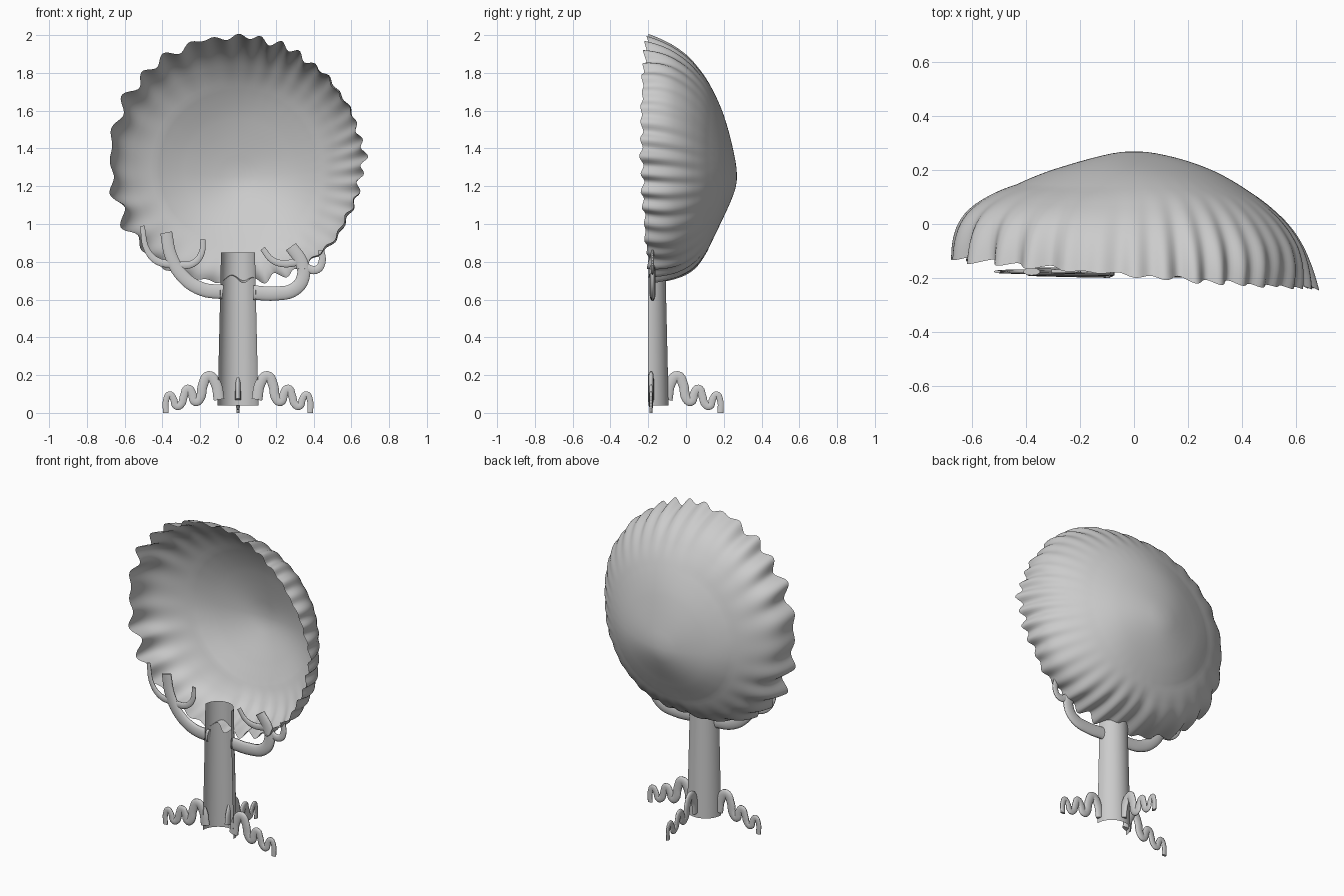
import bpy, bmesh, math
from math import sin, cos, pi

if "Cube" in bpy.data.objects:
    bpy.data.objects.remove(bpy.data.objects["Cube"])

grey = bpy.data.materials.new("plain_grey")
GREY = (0.6, 0.6, 0.6, 1)
grey.use_nodes = True
grey.diffuse_color = GREY
grey.node_tree.nodes["Principled BSDF"].inputs["Base Color"].default_value = GREY


def grid_object(name, rows, closed):
    """Skin a grid of points; closed rows wrap round."""
    bm = bmesh.new()
    grid = [[bm.verts.new(p) for p in row] for row in rows]
    n = len(rows[0])
    for low, high in zip(grid, grid[1:]):
        for j in range(n if closed else n - 1):
            k = (j + 1) % n
            bm.faces.new((low[j], low[k], high[k], high[j]))
    bmesh.ops.remove_doubles(bm, verts=bm.verts, dist=1e-5)
    bmesh.ops.recalc_face_normals(bm, faces=bm.faces)
    mesh = bpy.data.meshes.new(name)
    bm.to_mesh(mesh)
    bm.free()
    obj = bpy.data.objects.new(name, mesh)
    bpy.context.collection.objects.link(obj)
    mesh.materials.append(grey)
    for p in mesh.polygons:
        p.use_smooth = True


def lerp_profile(profile, t):
    """Piecewise line, carried on past both ends."""
    for (a, ya), (b, yb) in zip(profile, profile[1:]):
        if t <= b:
            break
    return ya + (yb - ya) * (t - a) / (b - a)


def smooth_profile(profile, t):
    return sum(lerp_profile(profile, t + d * .04) for d in range(-3, 4)) / 7


# Canopy: a shallow cloth bowl, open to the front, with a ruffled rim
RADIUS = [(0, 0), (.3, .32), (.55, .61), (.75, .84), (.88, .96), (1, 1)]
DEPTH = [(-.3, .235), (0, .28), (.3, .235), (.55, .16), (.75, .06), (.88, -.05), (1, -.18)]


def canopy_point(t, a):
    # a runs from +x towards +z; folds are finer and tighter on the +x side
    left, right, under = max(0, -cos(a)), max(0, cos(a)), max(0, -sin(a))
    corner = abs(sin(2 * a))
    ruffle = sin(34 * a + 10 * sin(a) + 1) * (.7 + .3 * sin(5 * a + 2))
    ruffle += .3 * sin(17 * a + 1)
    fold = max(0, (t - .6) / .4)
    rim = max(0, (t - .85) / .15)
    r = smooth_profile(RADIUS, t) * .65 + (.022 - .006 * cos(a)) * ruffle * fold ** 1.3
    r += .04 * left * sin(pi * min(1, fold)) + .025 * left * fold
    r += right * (.02 * fold + corner * (.035 * fold - .075 * rim ** 2))
    r += .045 * under * corner * fold
    y = smooth_profile(DEPTH, t)
    y -= t ** 3 * (.055 * cos(a) + .012 * sin(a)) + .01 * ruffle * t ** 8
    y += under ** 2 * t ** 2 * (1 - t) * (.8 * t - .56)
    y += .03 * sin(3 * a + 7 * t) * t ** 2 * (1 - t)
    return (r * cos(a), y, 1.25 + .1 * t * t * (2 - t) + r * sin(a) * .985)


SEG, RINGS = 360, 40
grid_object("canopy", [[canopy_point(i / RINGS, 2 * pi * j / SEG) for j in range(SEG)]
                       for i in range(RINGS + 1)], True)

# Trunk: tapering half pipe, open to the front
FRONT = -.2
trunk_rows = []
for z, r in ((.04, .108), (.3, .102), (.6, .095), (.85, .09)):
    trunk_rows.append([(r * cos(pi * j / 24), FRONT + r * sin(pi * j / 24), z)
                       for j in range(25)])
grid_object("trunk", trunk_rows, False)


def limb(name, path, r0, r1, y=-.177, flat=.42, turn=0):
    """Flattened tube through (x, z) points, turned about the trunk axis."""
    curve = bpy.data.curves.new(name, "CURVE")
    curve.dimensions = "3D"
    curve.bevel_depth = 1
    curve.bevel_resolution = 3
    curve.resolution_u = 5
    curve.use_fill_caps = True
    spline = curve.splines.new("BEZIER")
    spline.bezier_points.add(len(path) - 1)
    for i, (point, (x, z)) in enumerate(zip(spline.bezier_points, path)):
        point.co = (x, 0, z)
        point.radius = r0 + (r1 - r0) * i / (len(path) - 1)
        point.handle_left_type = point.handle_right_type = "AUTO"
    obj = bpy.data.objects.new(name, curve)
    bpy.context.collection.objects.link(obj)
    obj.location.y = y
    obj.scale.y = flat
    obj.rotation_euler.z = turn
    curve.materials.append(grey)
    bpy.ops.object.select_all(action="DESELECT")
    obj.select_set(True)
    bpy.context.view_layer.objects.active = obj
    bpy.ops.object.convert(target="MESH")
    bpy.ops.object.shade_smooth_by_angle(angle=math.radians(50))


# Branches and twigs
limb("left_branch", [(.08, .637), (.2, .632), (.3, .655), (.345, .72), (.335, .8), (.28, .88)], .04, .034)
limb("left_outer_twig", [(.33, .81), (.37, .765), (.42, .76), (.445, .8), (.44, .86)], .026, .018)
limb("left_inner_twig", [(.32, .8), (.24, .79), (.18, .81), (.13, .87)], .022, .015)
limb("right_branch", [(-.08, .64), (-.19, .655), (-.29, .72), (-.355, .83), (-.38, .955)], .04, .033)
limb("right_outer_twig", [(-.33, .79), (-.42, .8), (-.48, .86), (-.507, .99)], .024, .013)
limb("right_inner_twig", [(-.31, .78), (-.24, .79), (-.195, .84), (-.185, .92)], .022, .014)

# Three wavy roots, to both sides and to the back
ROOT = [(.1, .07), (.12, .16), (.155, .195), (.185, .15), (.203, .075), (.225, .06), (.243, .1),
        (.265, .128), (.286, .09), (.302, .045), (.325, .035), (.342, .075), (.362, .097),
        (.38, .07), (.382, 0)]
limb("left_root", ROOT, .03, .016, y=-.185, flat=.5)
limb("right_root", [(-x, z) for x, z in ROOT], .03, .016, y=-.185, flat=.5)
limb("back_root", ROOT, .03, .016, y=FRONT, flat=.5, turn=pi / 2)
